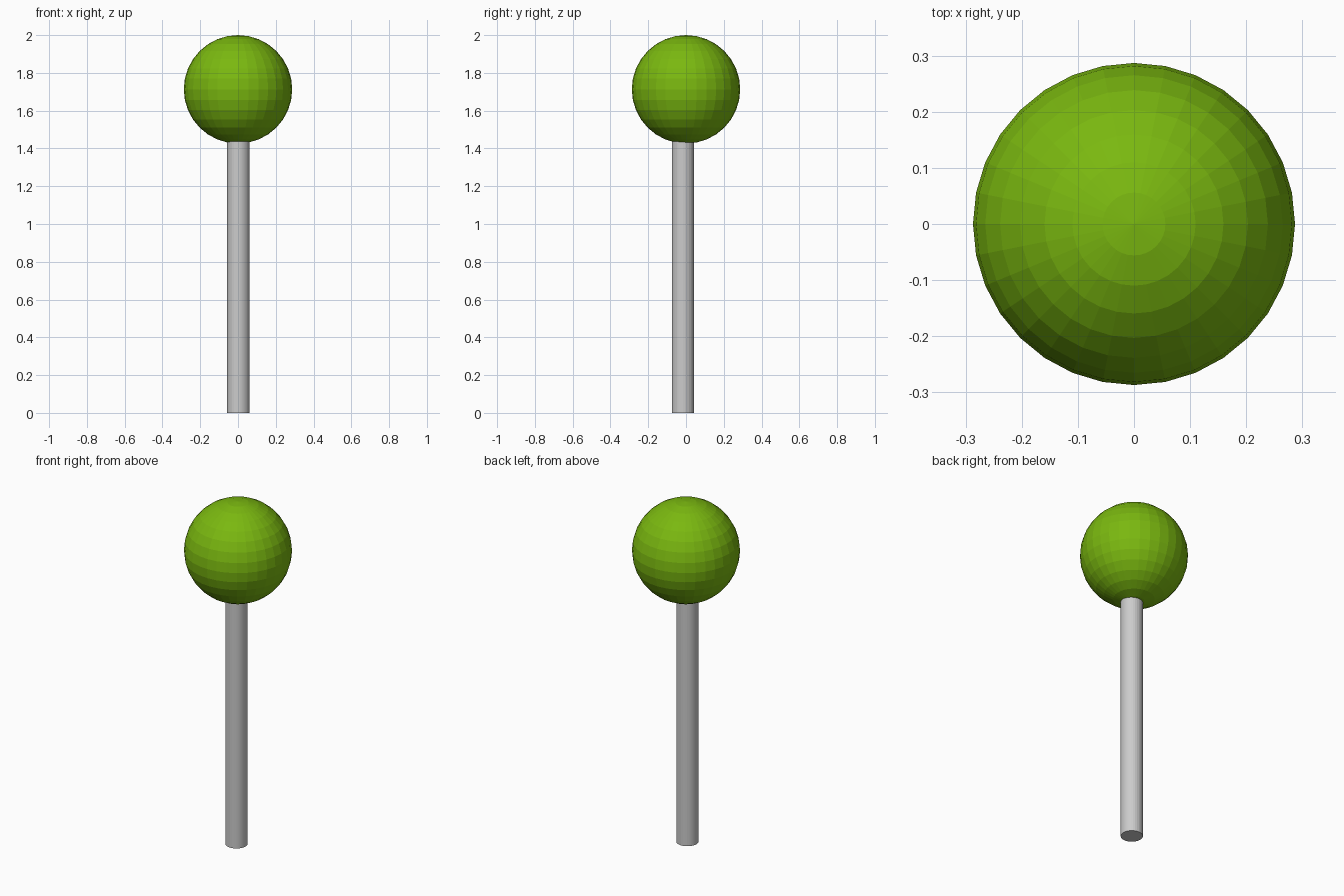
import bpy

if "Cube" in bpy.data.objects:
    bpy.data.objects.remove(bpy.data.objects["Cube"])

SPHERE_R = 0.287
POLE_R = 0.059
POLE_TOP = 1.46

# Straight grey pole, slightly off the ball's axis
bpy.ops.mesh.primitive_cylinder_add(vertices=32, radius=POLE_R, depth=POLE_TOP,
                                    location=(0.002, -0.016, POLE_TOP / 2))
bpy.context.object.name = "pole"

# Flat-faced green ball on top
bpy.ops.mesh.primitive_uv_sphere_add(segments=32, ring_count=16, radius=SPHERE_R,
                                     location=(0, 0, 2 - SPHERE_R))
ball = bpy.context.object
ball.name = "ball"
green = bpy.data.materials.new("green")
green.diffuse_color = (0.195, 0.48, 0.005, 1)
green.use_nodes = True
green.node_tree.nodes["Principled BSDF"].inputs["Base Color"].default_value = green.diffuse_color
ball.data.materials.append(green)
